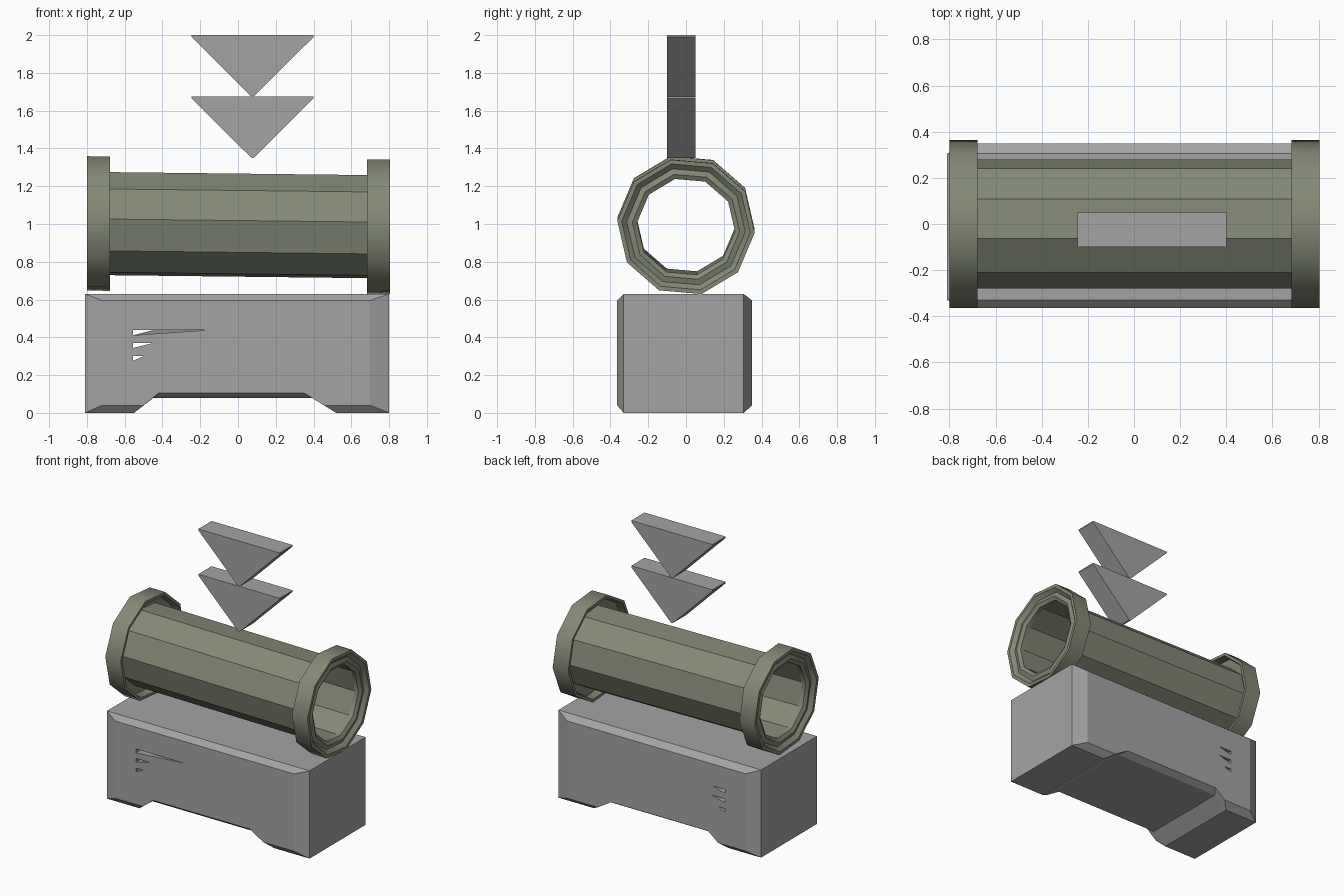
import bpy, bmesh, math

if "Cube" in bpy.data.objects:
    bpy.data.objects.remove(bpy.data.objects["Cube"])


def material(name, rgb):
    m = bpy.data.materials.new(name)
    m.diffuse_color = (*rgb, 1)
    m.use_nodes = True
    m.node_tree.nodes["Principled BSDF"].inputs["Base Color"].default_value = m.diffuse_color
    return m


GREY = material("stone grey", (0.37, 0.37, 0.37))
GREEN = material("olive green", (0.23, 0.25, 0.18))


def make_object(name, bm, mat):
    bmesh.ops.recalc_face_normals(bm, faces=bm.faces)
    mesh = bpy.data.meshes.new(name)
    bm.to_mesh(mesh)
    bm.free()
    ob = bpy.data.objects.new(name, mesh)
    bpy.context.collection.objects.link(ob)
    mesh.materials.append(mat)
    return ob


def add_loft(bm, layers):
    """Closed solid through (y, [(x, z), ...]) layers of equal length."""
    rows = [[bm.verts.new((x, y, z)) for x, z in pts] for y, pts in layers]
    n = len(rows[0])
    for a, b in zip(rows, rows[1:]):
        for i in range(n):
            j = (i + 1) % n
            bm.faces.new((a[i], a[j], b[j], b[i]))
    bm.faces.new(rows[0])
    bm.faces.new(rows[-1])


def revolve(name, profile, mat, smooth=False):
    """Closed (x, radius) profile turned around the slightly tilted tube axis."""
    bm = bmesh.new()
    sides = 10
    rows = []
    for k in range(sides):
        a = math.radians(31 + 360 * k / sides)
        rows.append([bm.verts.new((x, r * math.cos(a),
                                   0.994 - 0.0115 * x + r * math.sin(a)))
                     for x, r in profile])
    n = len(profile)
    for k in range(sides):
        a, b = rows[k], rows[(k + 1) % sides]
        for i in range(n):
            j = (i + 1) % n
            f = bm.faces.new((a[i], a[j], b[j], b[i]))
            f.smooth = smooth
    ob = make_object(name, bm, mat)
    if smooth:
        bpy.context.view_layer.objects.active = ob
        ob.select_set(True)
        bpy.ops.object.shade_smooth_by_angle(angle=math.radians(42))
        ob.select_set(False)
    return ob


# Base block with arched underside and bevelled front and back
outer = [(-0.81, 0), (-0.55, 0), (-0.45, 0.078), (0.395, 0.078),
         (0.52, 0), (0.80, 0), (0.80, 0.63), (-0.81, 0.63)]
inner = [(-0.72, 0.04), (-0.50, 0.04), (-0.42, 0.105), (0.35, 0.105),
         (0.455, 0.04), (0.70, 0.04), (0.70, 0.595), (-0.72, 0.595)]
bm = bmesh.new()
add_loft(bm, [(-0.365, inner), (-0.33, outer), (0.305, outer), (0.35, inner)])
base = make_object("base_block", bm, GREY)

# Wedge vents cut right through the base (top one is longer at the front)
bm = bmesh.new()
for top, drop, front_x, back_x in ((0.438, 0.027, -0.17, -0.45),
                                   (0.370, 0.026, -0.45, -0.45),
                                   (0.300, 0.024, -0.50, -0.50)):
    def wedge(tip):
        return [(-0.555, top - drop), (tip, top), (-0.555, top)]
    add_loft(bm, [(-0.5, wedge(front_x)), (-0.3, wedge(front_x)),
                  (-0.2, wedge(back_x)), (0.5, wedge(back_x))])
cutter = make_object("vent_cutter", bm, GREY)
cutter.hide_render = True
cutter.hide_set(True)
mod = base.modifiers.new("vents", 'BOOLEAN')
mod.operation = 'DIFFERENCE'
mod.solver = 'EXACT'
mod.object = cutter
bpy.context.view_layer.update()
cut_mesh = bpy.data.meshes.new_from_object(
    base.evaluated_get(bpy.context.evaluated_depsgraph_get()))
base.modifiers.clear()
base.data = cut_mesh
bpy.data.objects.remove(cutter)

# Ten-sided open tube
revolve("tube", [(-0.76, 0.28), (0.76, 0.28), (0.76, 0.262), (-0.76, 0.262)],
        GREEN)

# Flared end rings, recessed on both faces
for name, tip, s in (("left_ring", -0.80, 1), ("right_ring", 0.805, -1)):
    prof = [(0, 0.365), (0, 0.342), (0.025, 0.315), (0.015, 0.285),
            (0.03, 0.26), (0.06, 0.26), (0.07, 0.335), (0.122, 0.345),
            (0.122, 0.365)]
    revolve(name, [(tip + s * d, r) for d, r in prof], GREEN, smooth=True)

# Two stacked downward arrows
for name, top in (("upper_arrow", 2.0), ("lower_arrow", 1.675)):
    pts = [(-0.245, top), (-0.245, top - 0.01), (0.068, top - 0.322),
           (0.077, top - 0.325), (0.086, top - 0.322),
           (0.40, top - 0.01), (0.40, top)]
    bm = bmesh.new()
    add_loft(bm, [(-0.10, pts), (0.05, pts)])
    make_object(name, bm, GREY)
